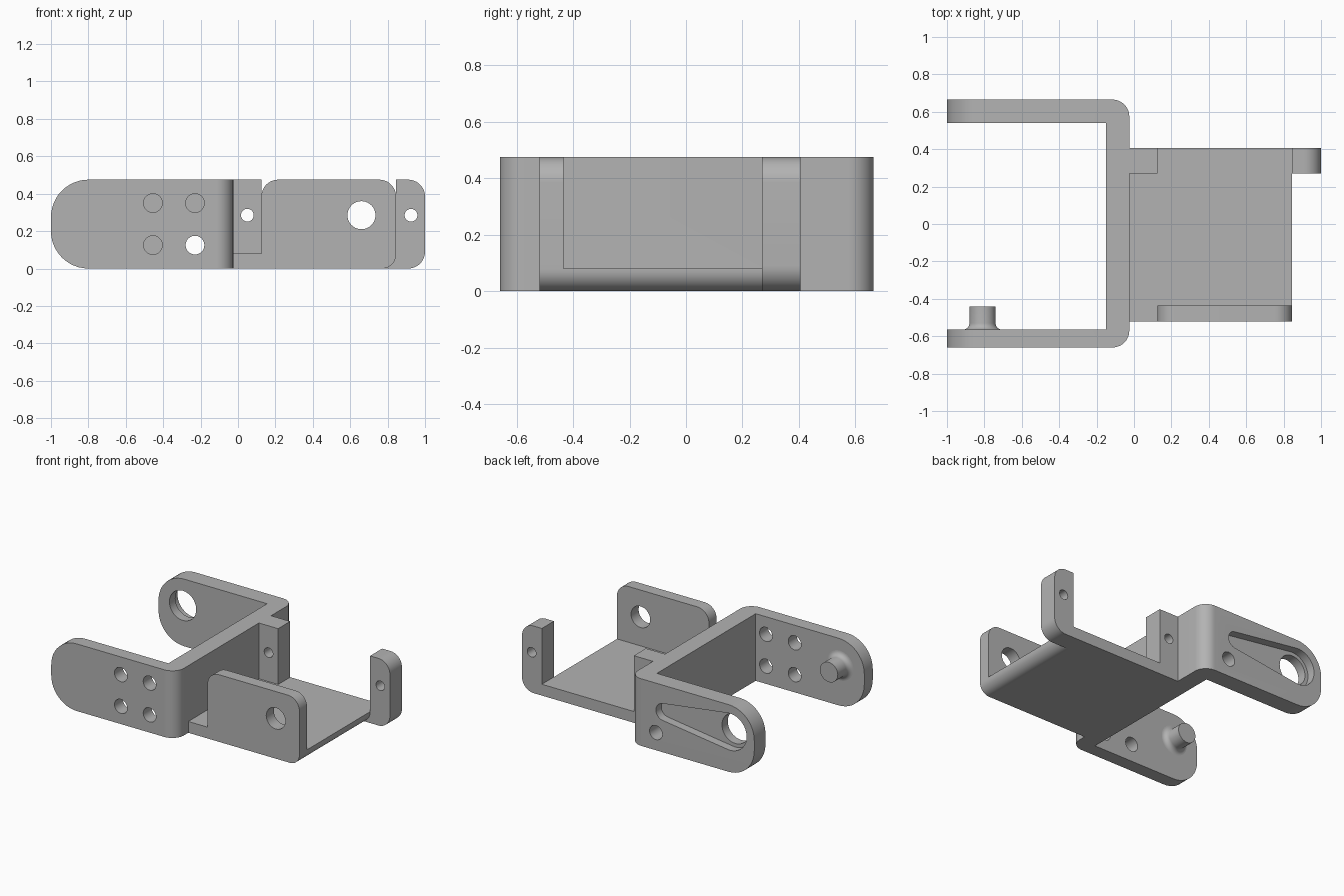
import bpy, bmesh, math
from mathutils import Vector

if "Cube" in bpy.data.objects:
    bpy.data.objects.remove(bpy.data.objects["Cube"])

H = 0.475      # overall height
AXIS = 0.285   # height of the pivot axis

grey = bpy.data.materials.new("bracket grey")
grey.diffuse_color = (0.45, 0.45, 0.45, 1)
grey.use_nodes = True
grey.node_tree.nodes["Principled BSDF"].inputs["Base Color"].default_value = grey.diffuse_color


def rounded(corners):
    """Outline from (u, v, radius) square corners."""
    out, n = [], len(corners)
    for i, (u, v, r) in enumerate(corners):
        p = Vector((u, v))
        if r == 0:
            out.append(p)
            continue
        d1 = (Vector(corners[i - 1][:2]) - p).normalized()
        d2 = (Vector(corners[(i + 1) % n][:2]) - p).normalized()
        c = p + r * (d1 + d2)
        for k in range(13):
            t = math.pi / 2 * k / 12
            out.append(c - r * (d2 * math.cos(t) + d1 * math.sin(t)))
    return out


def arc(u, v, r, a0, a1, n):
    return [Vector((u + r * math.cos(a0 + (a1 - a0) * k / n),
                    v + r * math.sin(a0 + (a1 - a0) * k / n))) for k in range(n + 1)]


def prism(name, outline, lo, hi, plan=False):
    """Extrude an x-z outline along y, or an x-y outline along z."""
    bm = bmesh.new()
    put = (lambda p, w: (p[0], p[1], w)) if plan else (lambda p, w: (p[0], w, p[1]))
    a = [bm.verts.new(put(p, lo)) for p in outline]
    b = [bm.verts.new(put(p, hi)) for p in outline]
    bm.faces.new(a)
    bm.faces.new(b[::-1])
    for i in range(len(a)):
        j = (i + 1) % len(a)
        bm.faces.new((a[i], b[i], b[j], a[j]))
    bmesh.ops.recalc_face_normals(bm, faces=bm.faces)
    me = bpy.data.meshes.new(name)
    bm.to_mesh(me)
    bm.free()
    me.materials.append(grey)
    ob = bpy.data.objects.new(name, me)
    bpy.context.collection.objects.link(ob)
    return ob


def combine(ob, other, operation):
    m = ob.modifiers.new("combine", 'BOOLEAN')
    m.operation, m.solver, m.object = operation, 'EXACT', other
    activate(ob)
    bpy.ops.object.modifier_apply(modifier=m.name)
    bpy.data.objects.remove(other)


def activate(ob):
    bpy.ops.object.select_all(action='DESELECT')
    ob.select_set(True)
    bpy.context.view_layer.objects.active = ob


def drill(ob, x, z, r, lo, hi):
    circle = arc(x, z, r, 0, 2 * math.pi, 40)[:-1]
    combine(ob, prism("drill", circle, lo, hi), 'DIFFERENCE')


def smooth(ob):
    activate(ob)
    bpy.ops.object.shade_smooth_by_angle(angle=math.radians(30))


# U-shaped fork: plan shape trimmed to rounded arm ends
fork = prism("fork", rounded([
    (-1.0, -0.66, 0), (-0.025, -0.66, 0.09), (-0.025, 0.665, 0.09), (-1.0, 0.665, 0),
    (-1.0, 0.54, 0), (-0.15, 0.54, 0), (-0.15, -0.565, 0), (-1.0, -0.565, 0)]),
    0, H, plan=True)
side = rounded([(-1, 0, 0.2), (0.2, 0, 0), (0.2, H, 0), (-1, H, 0.2)])
combine(fork, prism("arm_trim", side, -0.8, 0.8), 'INTERSECT')

# four screw holes in the front arm, the lower inner one repeated in the back arm
for x in (-0.455, -0.23):
    for z in (0.125, 0.35):
        drill(fork, x, z, 0.05, -0.7, -0.5)
drill(fork, -0.23, 0.125, 0.05, 0.5, 0.7)

# back arm: pivot hole and tapered lever recess on the outside
drill(fork, -0.81, AXIS, 0.105, 0.5, 0.7)
big, small, span = 0.13, 0.06, 0.52
phi = math.acos((big - small) / span)
slot = (arc(-0.81, AXIS, big, phi, 2 * math.pi - phi, 32)
        + arc(-0.81 + span, AXIS, small, -phi, phi, 20))
combine(fork, prism("slot_cut", slot, 0.605, 0.7), 'DIFFERENCE')
smooth(fork)

# pivot peg with a flared foot on the front arm
profile = [(0.105 - 0.035 * math.sin(t), 0.035 * (1 - math.cos(t)))
           for t in [math.pi / 2 * k / 8 for k in range(9)]] + [(0.07, 0.125)]
bm = bmesh.new()
rings = [[bm.verts.new((-0.81 + r * math.cos(2 * math.pi * k / 40), -0.565 + y,
                        AXIS + r * math.sin(2 * math.pi * k / 40))) for k in range(40)]
         for r, y in profile]
for a, b in zip(rings, rings[1:]):
    for k in range(40):
        bm.faces.new((a[k], a[(k + 1) % 40], b[(k + 1) % 40], b[k]))
bm.faces.new(rings[0])
bm.faces.new(rings[-1])
bmesh.ops.recalc_face_normals(bm, faces=bm.faces)
me = bpy.data.meshes.new("pivot_peg")
bm.to_mesh(me)
bm.free()
me.materials.append(grey)
peg = bpy.data.objects.new("pivot_peg", me)
bpy.context.collection.objects.link(peg)
smooth(peg)

# tray: floor with a rounded lower end
tray = prism("tray", rounded([(-0.025, 0, 0), (0.845, 0, 0.075),
                              (0.845, 0.08, 0), (-0.025, 0.08, 0)]), -0.52, 0.405)
# front wall
combine(tray, prism("front_wall", rounded([
    (0.125, 0, 0), (0.845, 0, 0.075), (0.845, H, 0.09), (0.125, H, 0.09)]),
    -0.52, -0.435), 'UNION')
# back strip with both screw posts
combine(tray, prism("screw_posts", rounded([
    (-0.025, 0, 0), (1, 0, 0.09), (1, H, 0.09), (0.845, H, 0), (0.845, 0.08, 0),
    (0.125, 0.08, 0), (0.125, H, 0), (-0.025, H, 0)]), 0.27, 0.405), 'UNION')
# horn hole and screw holes
drill(tray, 0.66, AXIS, 0.075, -0.6, -0.4)
for x in (0.05, 0.925):
    drill(tray, x, AXIS, 0.034, 0.2, 0.5)
smooth(tray)
